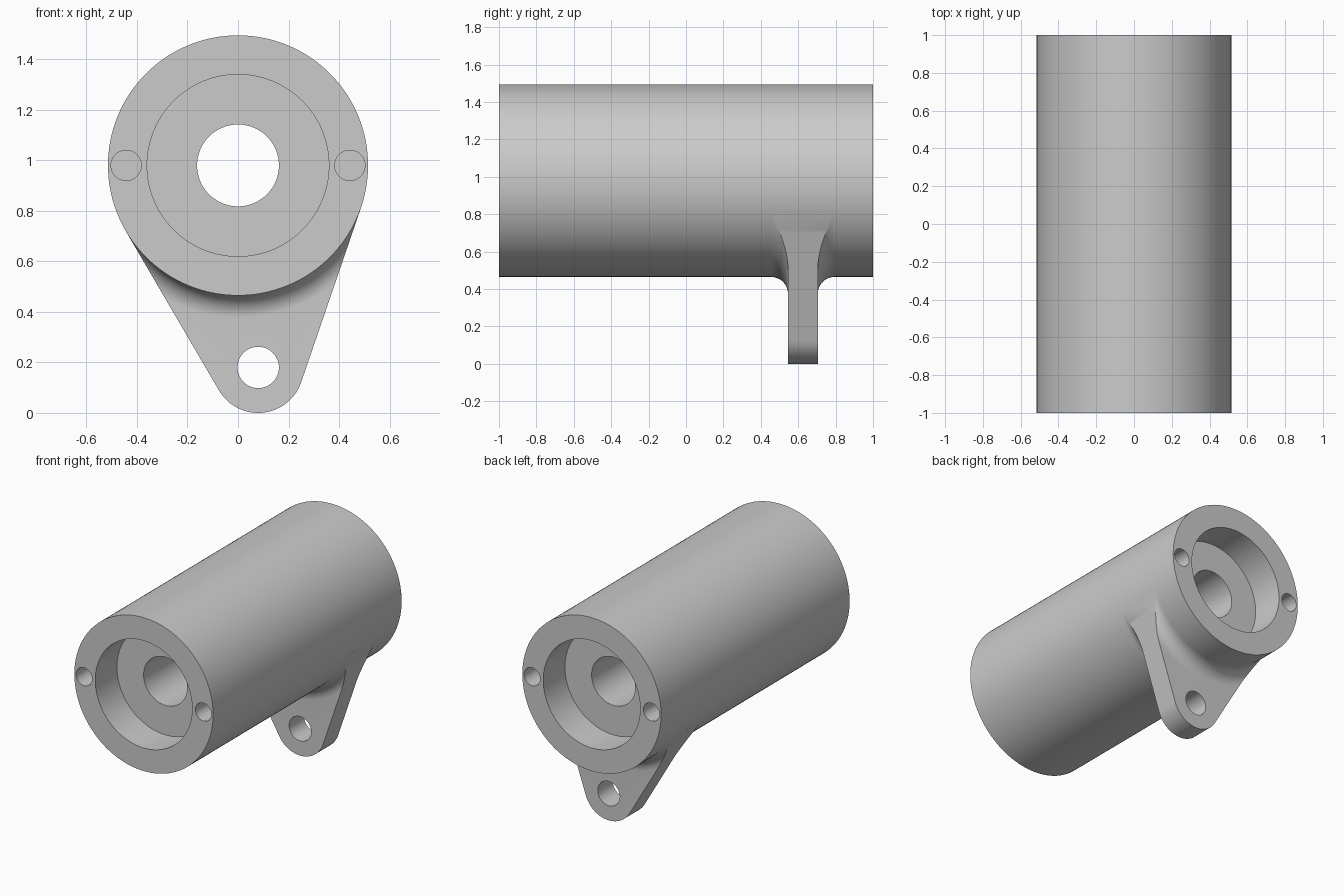
import bpy, bmesh, math
from mathutils import Vector

AXIS_Z = 0.98                 # height of the barrel axis
R, BORE, RECESS = 0.515, 0.162, 0.36
RECESS_DEPTH = 0.23
LUG = Vector((0.08, 0.18))    # centre of the lug eye in x, z
LUG_R, LUG_HOLE = 0.18, 0.082
LUG_Y0, LUG_Y1, FILLET = 0.545, 0.705, 0.09
SEGMENTS = 128

if "Cube" in bpy.data.objects:
    bpy.data.objects.remove(bpy.data.objects["Cube"])

grey = bpy.data.materials.new("machined grey")
grey.use_nodes = True
grey.diffuse_color = (0.6, 0.6, 0.6, 1)
grey.node_tree.nodes["Principled BSDF"].inputs["Base Color"].default_value = (0.6, 0.6, 0.6, 1)


def finish(name, bm):
    bmesh.ops.recalc_face_normals(bm, faces=bm.faces[:])
    mesh = bpy.data.meshes.new(name)
    bm.to_mesh(mesh)
    bm.free()
    mesh.materials.append(grey)
    obj = bpy.data.objects.new(name, mesh)
    bpy.context.collection.objects.link(obj)
    return obj


def lathe(name, profile):
    """Revolve a closed (radius, y) profile around the barrel axis."""
    bm = bmesh.new()
    rings = []
    for i in range(SEGMENTS):
        a = math.tau * i / SEGMENTS
        rings.append([bm.verts.new((r * math.cos(a), y, AXIS_Z + r * math.sin(a)))
                      for r, y in profile])
    n = len(profile)
    for i, ring in enumerate(rings):
        after = rings[(i + 1) % SEGMENTS]
        for j in range(n):
            k = (j + 1) % n
            bm.faces.new((ring[j], ring[k], after[k], after[j]))
    return finish(name, bm)


def prism(name, outline, y0, y1):
    """Extrude an (x, z) outline along y."""
    bm = bmesh.new()
    face = bm.faces.new([bm.verts.new((x, y0, z)) for x, z in outline])
    new = bmesh.ops.extrude_face_region(bm, geom=[face])["geom"]
    bmesh.ops.translate(bm, vec=(0, y1 - y0, 0),
                        verts=[v for v in new if isinstance(v, bmesh.types.BMVert)])
    return finish(name, bm)


def arc(cx, cz, r, start, end, steps):
    return [(cx + r * math.cos(start + (end - start) * i / steps),
             cz + r * math.sin(start + (end - start) * i / steps))
            for i in range(steps + 1)]


def rod(name, x, z, r, y0, y1):
    return prism(name, arc(x, z, r, 0, math.tau, 48)[:-1], y0, y1)


def boolean(obj, tool, operation):
    mod = obj.modifiers.new("cut", 'BOOLEAN')
    mod.operation, mod.object, mod.solver = operation, tool, 'EXACT'
    bpy.context.view_layer.objects.active = obj
    bpy.ops.object.modifier_apply(modifier=mod.name)
    bpy.data.objects.remove(tool)


# Barrel with a through bore and a round recess in each end
floor = 1 - RECESS_DEPTH
barrel = lathe("barrel", [(R, -1), (R, 1), (RECESS, 1), (RECESS, floor), (BORE, floor),
                          (BORE, -floor), (RECESS, -floor), (RECESS, -1)])

# Blind screw holes on both sides of each end
for x in (-0.443, 0.443):
    for end in (-1, 1):
        ys = sorted((end * 0.75, end * 1.05))
        boolean(barrel, rod("screw_hole_cutter", x, AXIS_Z, 0.06, *ys), 'DIFFERENCE')

# Mounting lug: flared disc trimmed to an outline tangent to barrel and eye
quarter = math.pi / 2
low = arc(R + FILLET, LUG_Y0 - FILLET, FILLET, 2 * quarter, quarter, 14)
high = arc(R + FILLET, LUG_Y1 + FILLET, FILLET, -quarter, -2 * quarter, 14)
lug = lathe("mounting_lug", [(0.45, LUG_Y0 - FILLET)] + low + [(1.2, LUG_Y0), (1.2, LUG_Y1)]
            + high + [(0.45, LUG_Y1 + FILLET)])

to_eye = LUG - Vector((0, AXIS_Z))
heading = math.atan2(to_eye.y, to_eye.x)
spread = math.acos((R - LUG_R) / to_eye.length)
outline = [(R * math.cos(heading + s * spread), AXIS_Z + R * math.sin(heading + s * spread))
           for s in (1, -1)]
outline += arc(LUG.x, LUG.y, LUG_R, heading - spread, heading + spread, 40)
boolean(lug, prism("lug_outline", outline, 0.3, 0.95), 'INTERSECT')
boolean(lug, rod("lug_hole_cutter", LUG.x, LUG.y, LUG_HOLE, 0.4, 0.9), 'DIFFERENCE')

# Smooth shading with crisp machined edges
for obj in (barrel, lug):
    bpy.ops.object.select_all(action='DESELECT')
    obj.select_set(True)
    bpy.context.view_layer.objects.active = obj
    bpy.ops.object.shade_smooth_by_angle(angle=math.radians(30))
